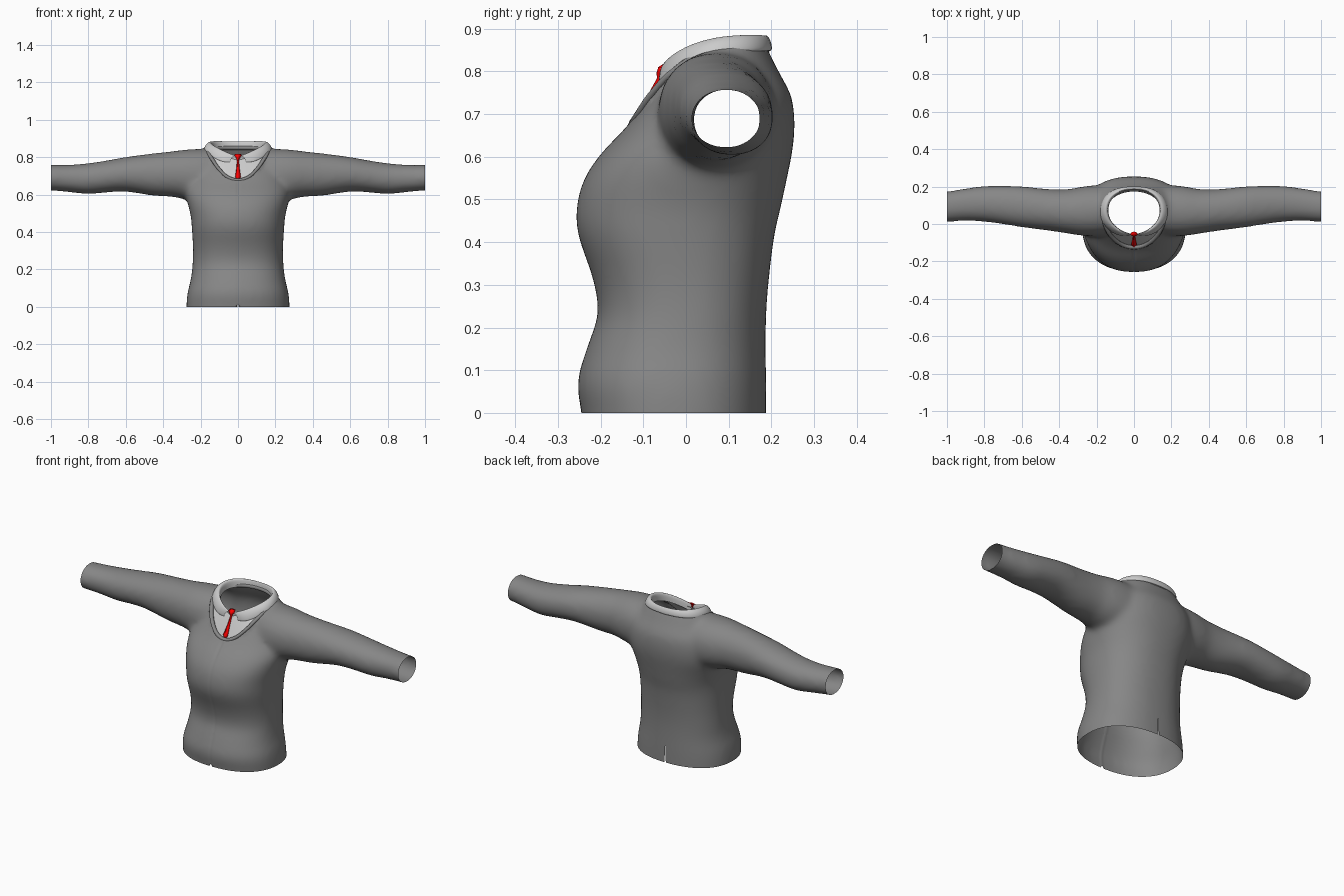
import bpy, bmesh
from math import sin, cos, pi, atan2, copysign

if "Cube" in bpy.data.objects:
    bpy.data.objects.remove(bpy.data.objects["Cube"])


def loft(name, rings, closed=True, caps=True, subsurf=0):
    """Skin a list of equal-length point rings (closed) or strips (open)."""
    bm = bmesh.new()
    rows = [[bm.verts.new(p) for p in r] for r in rings]
    n = len(rows[0])
    for a, b in zip(rows, rows[1:]):
        for i in range(n if closed else n - 1):
            j = (i + 1) % n
            bm.faces.new((a[i], a[j], b[j], b[i]))
    if closed and caps:
        bm.faces.new(rows[0])
        bm.faces.new(rows[-1])
    bmesh.ops.recalc_face_normals(bm, faces=bm.faces)
    me = bpy.data.meshes.new(name)
    bm.to_mesh(me)
    bm.free()
    ob = bpy.data.objects.new(name, me)
    bpy.context.collection.objects.link(ob)
    me.polygons.foreach_set("use_smooth", [True] * len(me.polygons))
    if subsurf:
        m = ob.modifiers.new("smooth", 'SUBSURF')
        m.levels = m.render_levels = subsurf
    return ob


def paint(ob, name, rgb):
    mat = bpy.data.materials.get(name) or bpy.data.materials.new(name)
    mat.diffuse_color = (*rgb, 1)
    mat.use_nodes = True
    mat.node_tree.nodes["Principled BSDF"].inputs["Base Color"].default_value = mat.diffuse_color
    ob.data.materials.clear()
    ob.data.materials.append(mat)


def refine(rows, steps=4):
    """Smooth curve through the rows of a table (first column increases)."""
    slope = []
    for i in range(len(rows)):
        a, b = rows[max(i - 1, 0)], rows[min(i + 1, len(rows) - 1)]
        slope.append([(q - p) / (b[0] - a[0]) for p, q in zip(a, b)])
    out = []
    for i in range(len(rows) - 1):
        h = rows[i + 1][0] - rows[i][0]
        for k in range(steps):
            t = k / steps
            out.append([p * (1 + 2 * t) * (1 - t) ** 2 + q * t * t * (3 - 2 * t)
                        + h * (m * t * (1 - t) ** 2 - n * t * t * (1 - t))
                        for p, q, m, n in zip(rows[i], rows[i + 1], slope[i], slope[i + 1])])
    return out + [list(rows[-1])]


def oval(a0, a1, b0, b1, e=2.0, n=48):
    """Superellipse points filling the box a0..a1, b0..b1."""
    pts = []
    for i in range(n):
        t = 2 * pi * i / n
        c, s = cos(t), sin(t)
        pts.append(((a0 + a1) / 2 + (a1 - a0) / 2 * copysign(abs(c) ** (2 / e), c),
                    (b0 + b1) / 2 + (b1 - b0) / 2 * copysign(abs(s) ** (2 / e), s)))
    return pts


def apply(ob, kind, **props):
    m = ob.modifiers.new("m", kind)
    for k, v in props.items():
        setattr(m, k, v)
    bpy.context.view_layer.objects.active = ob
    bpy.ops.object.modifier_apply(modifier=m.name)


# neckline: an egg seen from above, rising from chest to nape
NECK_Z = [(-.13, .67), (-.09, .735), (-.05, .785), (0, .825), (.08, .848), (.2, .853)]


def neck_z(y):
    for (y0, z0), (y1, z1) in zip(NECK_Z, NECK_Z[1:]):
        if y <= y1:
            return z0 + (z1 - z0) * (y - y0) / (y1 - y0)
    return NECK_Z[-1][1]


def neck_point(t):
    """t = 0 at the front centre, pi at the back centre."""
    y = .06 - cos(t) * (.185 if cos(t) > 0 else .125)
    return (.165 * sin(t), y, neck_z(y))


def neck_coord(x, y):
    return x / .165, (.06 - y) / (.185 if y < .06 else .125)


# torso solid: z, half width, front y, back y
TORSO = [(-.06, .276, -.24, .188), (0, .276, -.245, .188), (.07, .271, -.255, .188),
         (.15, .252, -.233, .187), (.23, .243, -.207, .188), (.31, .241, -.217, .194),
         (.42, .247, -.254, .208), (.48, .252, -.257, .222), (.55, .268, -.238, .237),
         (.61, .28, -.197, .249), (.67, .27, -.14, .255), (.74, .245, -.087, .248),
         (.8, .205, -.045, .217), (.86, .17, 0, .187), (.9, .14, .03, .16)]
jacket = loft("jacket", [[(x, y, z) for x, y in oval(-w, w, f, b, 2.3)]
                         for z, w, f, b in refine(TORSO)])

# sleeve solids: x, front y, back y, bottom z, top z
SLEEVE = [(.1, -.05, .2, .57, .845), (.2, -.065, .208, .565, .845), (.28, -.063, .2, .573, .841),
          (.35, -.052, .187, .587, .832), (.45, -.037, .187, .593, .821),
          (.6, -.018, .202, .615, .801), (.7, -.002, .206, .611, .783),
          (.8, .011, .204, .602, .768), (.9, .016, .191, .612, .76),
          (1, .01, .175, .621, .759), (1.04, .01, .175, .621, .759)]
for side in (-1, 1):
    sleeve = loft("sleeve", [[(side * x, y, z) for y, z in oval(f, b, lo, hi, 2.1, 32)]
                             for x, f, b, lo, hi in refine(SLEEVE)])
    apply(jacket, 'BOOLEAN', operation='UNION', object=sleeve, solver='EXACT')
    bpy.data.objects.remove(sleeve)

# blend the armholes
apply(jacket, 'REMESH', mode='VOXEL', voxel_size=.013, use_smooth_shade=True)
apply(jacket, 'SMOOTH', factor=.5, iterations=20)

# open the hem, cuffs and neck, then slit the centre seams
bm = bmesh.new()
bm.from_mesh(jacket.data)


def bisect(co, no, clear):
    bmesh.ops.bisect_plane(bm, geom=bm.verts[:] + bm.edges[:] + bm.faces[:], dist=1e-5,
                           plane_co=co, plane_no=no, clear_outer=clear)


bisect((0, 0, 0), (0, 0, -1), True)
bisect((1, 0, 0), (1, 0, 0), True)
bisect((-1, 0, 0), (-1, 0, 0), True)
bisect((0, 0, 0), (1, 0, 0), False)
inside = []
for f in bm.faces:
    c = f.calc_center_median()
    u, v = neck_coord(c.x, c.y)
    if c.z > .64 and u * u + v * v < 1:
        inside.append(f)
bmesh.ops.delete(bm, geom=inside, context='FACES')
for v in bm.verts:
    if v.is_boundary and v.co.z > .6 and abs(v.co.x) < .3:
        v.co = neck_point(atan2(*neck_coord(v.co.x, v.co.y)))


def slit(front, height, gap):
    def hit(v):
        return abs(v.co.x) < 1e-4 and (v.co.y < 0) == front and v.co.z < height
    bmesh.ops.split_edges(bm, edges=[e for e in bm.edges if all(hit(v) for v in e.verts)])
    for v in bm.verts:
        if hit(v):
            s = {f.calc_center_median().x > 0 for f in v.link_faces}
            if len(s) == 1:
                v.co.x += (gap if s.pop() else -gap) * (1 - v.co.z / height)


for v in bm.verts:
    if abs(v.co.x) < 1e-4 and v.co.y < 0 and v.co.z < .67:
        v.co.y += .004 if v.co.z > .6 else .0015
slit(False, .105, .004)
slit(True, .018, .01)
bm.to_mesh(jacket.data)
bm.free()
paint(jacket, "dark_grey", (.24, .24, .24))

# rolled jacket edge around the neckline
rim = []
for i in range(64):
    t = 2 * pi * i / 64
    x, y, z = neck_point(t)
    rim.append([(x + .011 * cos(a) * sin(t), y - .011 * cos(a) * cos(t), z - .003 + .011 * sin(a))
                for a in (2 * pi * k / 8 for k in range(8))])
paint(loft("neck_edge", rim + [rim[0]], caps=False), "dark_grey", (.24, .24, .24))

# collar: inner fold line and outer fall edge, from back centre to front
FOLD = [(0, .187, .884), (.08, .176, .886), (.133, .13, .887), (.147, .07, .882),
        (.128, .012, .865), (.085, -.028, .842), (.035, -.05, .82), (.004, -.056, .808)]
FALL = [(0, .206, .85), (.1, .196, .85), (.165, .15, .848), (.19, .07, .842),
        (.175, .005, .824), (.13, -.04, .796), (.085, -.064, .776), (.043, -.064, .774)]
half = []
for (x, y, z), (X, Y, Z) in zip(FOLD, FALL):
    half.append([(x * .97, y * .98, z - .045), (x * .98, y, z - .006),
                 (x * .75 + X * .25, y * .75 + Y * .25, z + .003),
                 (x * .2 + X * .8, y * .2 + Y * .8, z * .55 + Z * .45 + .004),
                 (X, Y, Z), (X * .97, Y * .97, Z - .002)])
mirrored = [[(-x, y, z) for x, y, z in r] for r in half[1:]]
loft("collar", half[::-1] + mirrored, closed=False, subsurf=2)

# shirt front between the neckline and the collar
shirt = []
for i in range(25):
    t = (i / 24 - .5) * 2.6
    x, y, z = neck_point(t)
    top = (.12 * sin(t), .03 - .082 * cos(t), .845 - .055 * cos(t))
    shirt.append([(x, y + .008, z - .006),
                  ((x + top[0]) / 2, (y + top[1]) / 2 + .003, (z + top[2]) / 2), top])
loft("shirt_front", shirt, closed=False)

# tie: z, y, half width
TIE = [(.818, -.05, .016), (.81, -.062, .02), (.797, -.066, .011), (.784, -.065, .005),
       (.735, -.092, .009), (.695, -.116, .015), (.682, -.121, .008)]
tie = loft("tie", [[(-w, y + .004, z), (0, y - .003, z), (w, y + .004, z), (0, y + .01, z)]
                   for z, y, w in TIE])
paint(tie, "red", (1, 0, 0))
